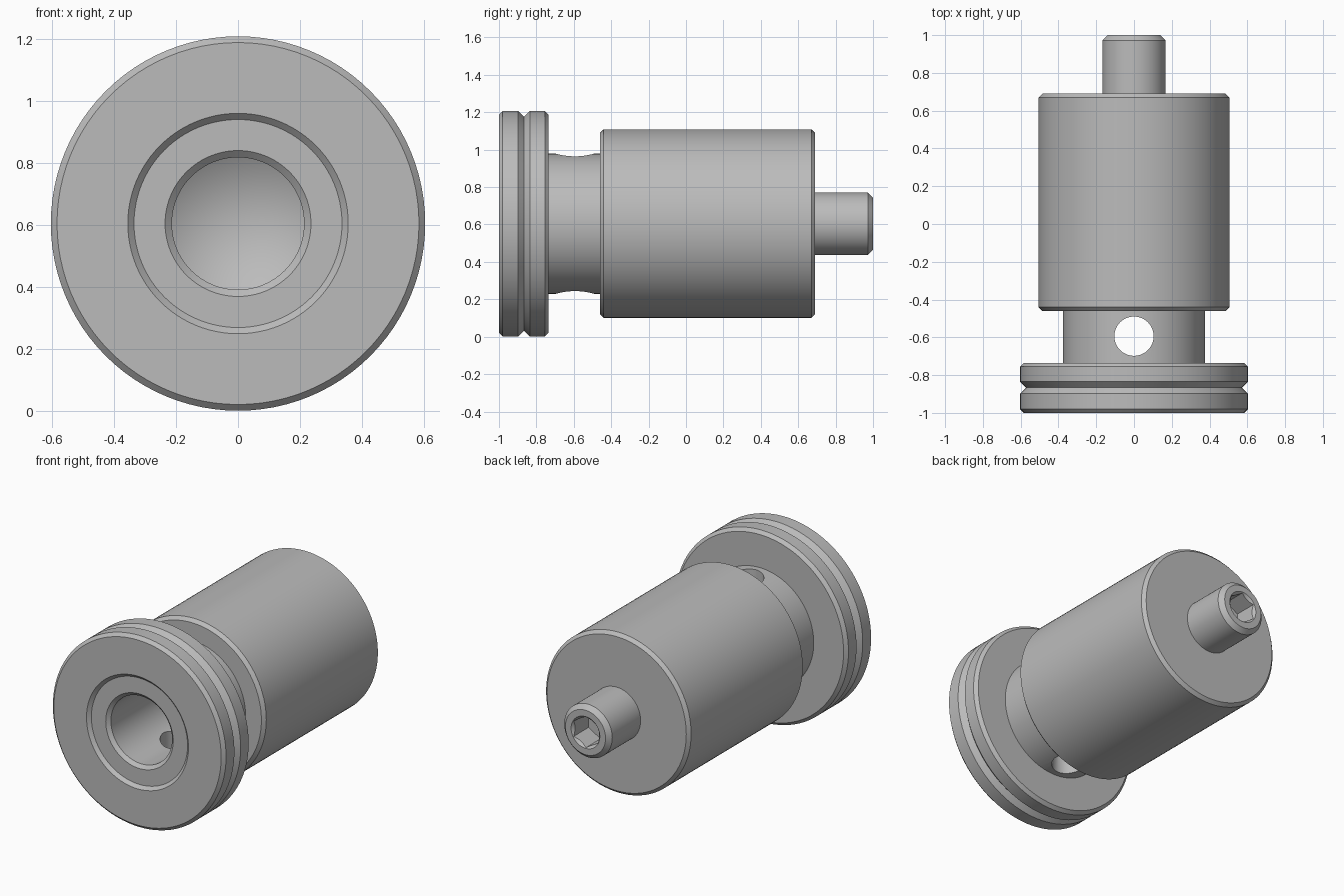
import bpy, bmesh, math
from mathutils import Matrix, Vector

AXIS_Z = 0.604          # height of the turning axis
SEGMENTS = 96

cube = bpy.data.objects.get("Cube")
if cube:
    bpy.data.objects.remove(cube, do_unlink=True)

steel = bpy.data.materials.new("grey steel")
steel.use_nodes = True
grey = (0.5, 0.5, 0.5, 1)
steel.diffuse_color = grey
steel.node_tree.nodes["Principled BSDF"].inputs["Base Color"].default_value = grey


def add_object(name, bm):
    bmesh.ops.recalc_face_normals(bm, faces=bm.faces)
    mesh = bpy.data.meshes.new(name)
    bm.to_mesh(mesh)
    bm.free()
    mesh.materials.append(steel)
    obj = bpy.data.objects.new(name, mesh)
    bpy.context.collection.objects.link(obj)
    return obj


def lathe(name, profile):
    """Turn (radius, y) points around the horizontal axis."""
    bm = bmesh.new()
    verts = [bm.verts.new((r, y, AXIS_Z)) for r, y in profile]
    edges = [bm.edges.new(pair) for pair in zip(verts, verts[1:])]
    bmesh.ops.spin(bm, geom=verts + edges, cent=(0, 0, AXIS_Z), axis=(0, 1, 0),
                   angle=math.tau, steps=SEGMENTS)
    bmesh.ops.remove_doubles(bm, verts=bm.verts, dist=0.0005)
    return add_object(name, bm)


def cut_prism(target, name, sides, radius, depth, centre, rotation):
    """Cut a straight hole with the given number of sides."""
    bm = bmesh.new()
    bmesh.ops.create_cone(bm, cap_ends=True, segments=sides, radius1=radius,
                          radius2=radius, depth=depth,
                          matrix=Matrix.Translation(Vector(centre)) @ rotation)
    cutter = add_object(name, bm)
    cutter.hide_render = True
    mod = target.modifiers.new(name, "BOOLEAN")
    mod.operation, mod.solver, mod.object = "DIFFERENCE", "EXACT", cutter
    bpy.context.view_layer.objects.active = target
    bpy.ops.object.modifier_apply(modifier=name)
    bpy.data.objects.remove(cutter, do_unlink=True)


# Drilled bore with a conical end, then the shallow front recess
bore = [(0, -0.33), (0.213, -0.455), (0.213, -0.96), (0.235, -0.98)]
recess = [(0.335, -0.98), (0.355, -1)]
# Flanged head with a V groove around its rim
head = [(0.583, -1), (0.603, -0.98), (0.603, -0.897), (0.572, -0.866),
        (0.603, -0.835), (0.603, -0.755), (0.583, -0.735)]
neck = [(0.375, -0.735), (0.375, -0.46)]
barrel = [(0.485, -0.46), (0.505, -0.44), (0.505, 0.67), (0.485, 0.69)]
# Rear pin with a countersunk end
pin = [(0.167, 0.69), (0.167, 0.972), (0.14, 1), (0.1, 1), (0.08, 0.98), (0, 0.98)]

body = lathe("turned_body", bore + recess + head + neck + barrel + pin)

# Cross hole straight through the neck
cut_prism(body, "neck_cross_hole", 48, 0.104, 1, (0, -0.594, AXIS_Z), Matrix())
# Hexagonal drive socket in the pin
cut_prism(body, "hex_socket", 6, 0.097, 0.3, (0, 1, AXIS_Z),
          Matrix.Rotation(math.pi / 2, 4, "X"))

bpy.ops.object.select_all(action="DESELECT")
body.select_set(True)
bpy.context.view_layer.objects.active = body
bpy.ops.object.shade_smooth_by_angle(angle=math.radians(25))
